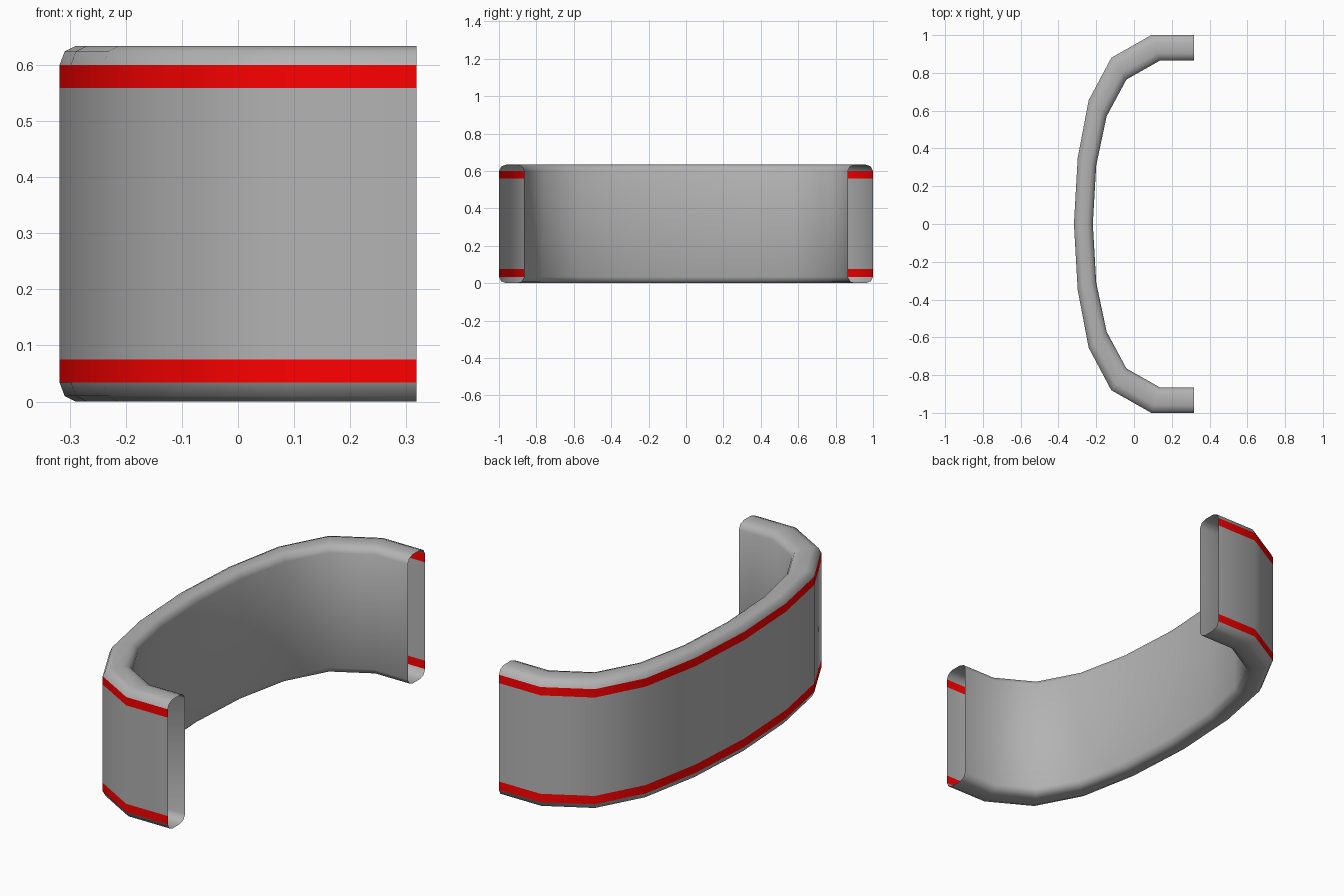
import bpy, bmesh, math

if "Cube" in bpy.data.objects:
    bpy.data.objects.remove(bpy.data.objects["Cube"])

# Half path as (outer, inner) pairs from the end to the middle, then mirrored in y
half = [((0.318, 1.0), (0.318, 0.865)), ((0.092, 1.0), (0.137, 0.865)),
        ((-0.12, 0.88), (-0.04, 0.765)), ((-0.24, 0.655), (-0.145, 0.57)),
        ((-0.298, 0.35), (-0.2, 0.31))]
middle = [((-0.318, 0.0), (-0.218, 0.0))]
mirrored = [tuple((x, -y) for x, y in pair) for pair in reversed(half)]
path = half + middle + mirrored
H = 0.634


def paint(name, color):
    mat = bpy.data.materials.new(name)
    mat.diffuse_color = color
    mat.use_nodes = True
    mat.node_tree.nodes["Principled BSDF"].inputs["Base Color"].default_value = mat.diffuse_color
    return mat


def sweep(name, section, mat):
    """Sweep a section of (depth 0 outer..1 inner, z) along the path."""
    bm = bmesh.new()
    rows = [[bm.verts.new((o[0] + (i[0] - o[0]) * t, o[1] + (i[1] - o[1]) * t, z))
             for t, z in section] for o, i in path]
    for a, b in zip(rows, rows[1:]):
        for k in range(len(section) - 1):
            bm.faces.new((a[k], a[k + 1], b[k + 1], b[k]))
    me = bpy.data.meshes.new(name)
    bm.to_mesh(me)
    bm.free()
    me.materials.append(mat)
    ob = bpy.data.objects.new(name, me)
    bpy.context.collection.objects.link(ob)
    bpy.ops.object.select_all(action='DESELECT')
    ob.select_set(True)
    bpy.context.view_layer.objects.active = ob
    bpy.ops.object.shade_smooth_by_angle(angle=math.radians(50))


grey = paint("dark_grey", (0.45, 0.45, 0.45, 1))
red = paint("stripe_red", (1, 0, 0, 1))

# Rounded bottom, inner wall and rounded top, open at both ends
low = [(0, 0.034), (0.09, 0.01), (0.29, 0), (0.71, 0), (0.91, 0.01), (1, 0.034)]
high = [(t, H - z) for t, z in reversed(low)]
sweep("bumper_shell", low + high, grey)

# Outer wall between the stripes
sweep("outer_panel", [(0, H - 0.075), (0, 0.075)], grey)

# Red stripes along the outer wall
sweep("lower_stripe", [(0, 0.075), (0, 0.034)], red)
sweep("upper_stripe", [(0, H - 0.034), (0, H - 0.075)], red)
